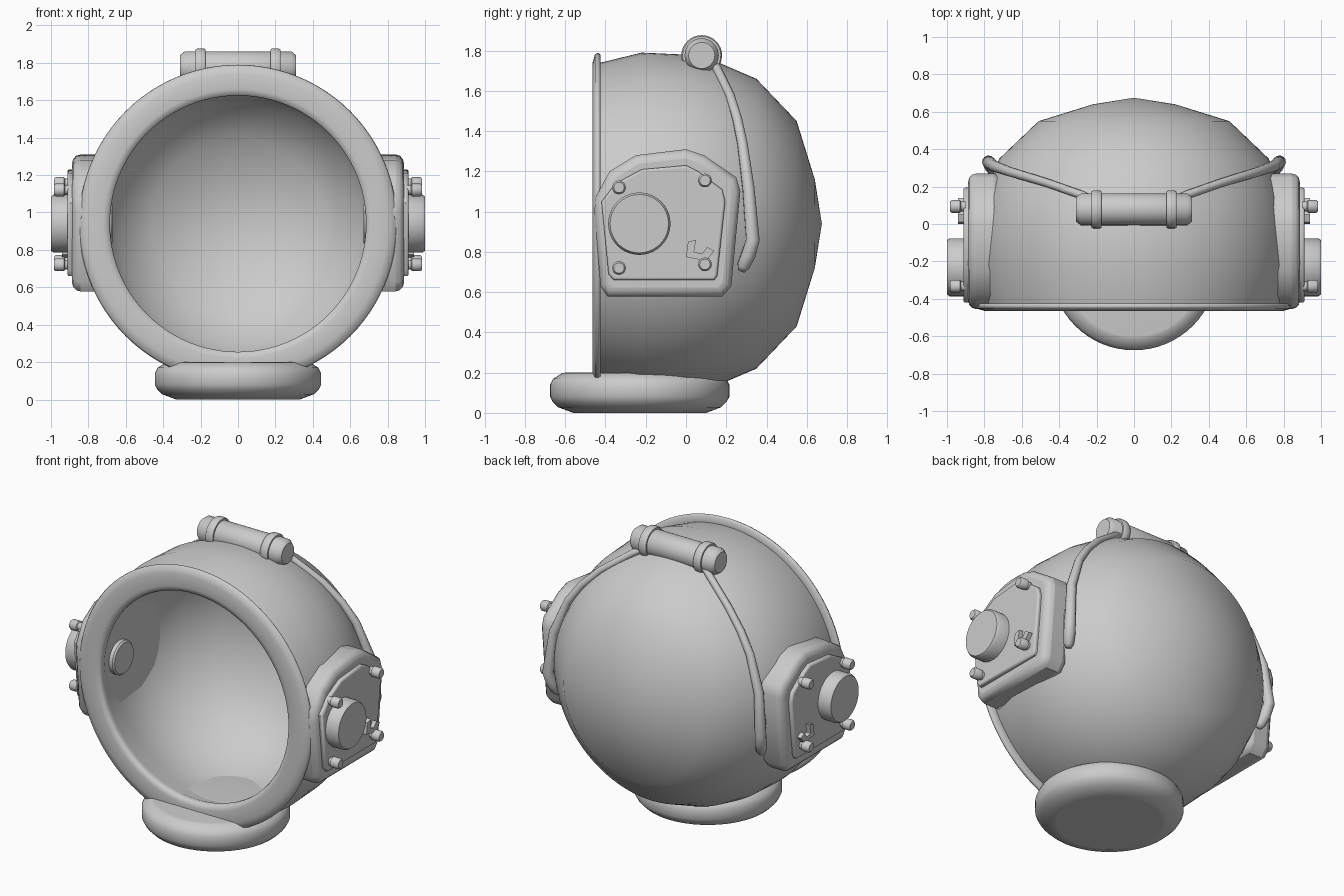
import bpy, bmesh, math
from mathutils import Matrix, Vector

if "Cube" in bpy.data.objects:
    bpy.data.objects.remove(bpy.data.objects["Cube"], do_unlink=True)

grey = bpy.data.materials.new("light_grey")
grey.use_nodes = True
COLOUR = (0.6, 0.6, 0.6, 1)
grey.diffuse_color = COLOUR
grey.node_tree.nodes["Principled BSDF"].inputs["Base Color"].default_value = COLOUR

ALONG = {
    "x": Matrix.Rotation(math.pi / 2, 4, "Y"),
    "y": Matrix.Rotation(-math.pi / 2, 4, "X"),
    "z": Matrix.Identity(4),
}


def finish(name, bm, mirror=False, bevel=0, angle=40):
    """Turn a bmesh into a smooth-by-angle object, optionally bevelled and mirrored."""
    bmesh.ops.remove_doubles(bm, verts=bm.verts, dist=1e-5)
    bmesh.ops.recalc_face_normals(bm, faces=bm.faces)
    mesh = bpy.data.meshes.new(name)
    bm.to_mesh(mesh)
    bm.free()
    mesh.materials.append(grey)
    ob = bpy.data.objects.new(name, mesh)
    bpy.context.collection.objects.link(ob)
    if bevel:
        mod = ob.modifiers.new("Bevel", "BEVEL")
        mod.width, mod.segments = bevel, 3
        mod.limit_method, mod.angle_limit = "ANGLE", math.radians(60)
    if mirror:
        ob.modifiers.new("Mirror", "MIRROR")
    bpy.ops.object.select_all(action="DESELECT")
    bpy.context.view_layer.objects.active = ob
    ob.select_set(True)
    bpy.ops.object.shade_smooth_by_angle(angle=math.radians(angle))
    return ob


def add_lathe(bm, profile, axis, centre, sides):
    """Revolve (radius, height) points around an axis through centre."""
    place = Matrix.Translation(centre) @ ALONG[axis]
    rings = []
    for r, h in profile:
        turns = [2 * math.pi * i / sides for i in range(sides)]
        if r == 0:
            rings.append([bm.verts.new(place @ Vector((0, 0, h)))] * sides)
        else:
            rings.append([bm.verts.new(place @ Vector((r * math.cos(t), r * math.sin(t), h)))
                          for t in turns])
    for a, b in zip(rings, rings[1:]):
        for i in range(sides):
            j = (i + 1) % sides
            corners = list(dict.fromkeys((a[i], a[j], b[j], b[i])))
            bm.faces.new(corners)


def lathe(name, profile, axis, centre, sides=64, **kw):
    bm = bmesh.new()
    add_lathe(bm, profile, axis, centre, sides)
    return finish(name, bm, **kw)


def side_prism(name, outline, x0, x1, bevel):
    """Extrude a (y, z) outline sideways and mirror it to the other side."""
    bm = bmesh.new()
    face = bm.faces.new([bm.verts.new((x0, y, z)) for y, z in outline])
    new = bmesh.ops.extrude_face_region(bm, geom=[face], use_keep_orig=True)["geom"]
    bmesh.ops.translate(bm, vec=(x1 - x0, 0, 0),
                        verts=[v for v in new if isinstance(v, bmesh.types.BMVert)])
    return finish(name, bm, mirror=True, bevel=bevel)


# Domed shell: outer skin, rolled front rim, then a thicker-walled inner skin
outer = [(0, .675), (.22, .64), (.51, .55), (.72, .35), (.81, .14), (.84, 0), (.85, -.22), (.80, -.425)]
rim = [(.84, -.425), (.85, -.437), (.842, -.452), (.80, -.464), (.72, -.464), (.69, -.458),
       (.685, -.445), (.685, -.42)]
inner = [(r * .905, h * .91 if h > 0 else h) for r, h in reversed(outer[:-1])]
lathe("helmet_shell", outer + rim + inner, "y", (0, 0, .94), sides=96, angle=75)

# Neck ring
neck = [(0, 0), (.32, 0), (.33, 0), (.405, .028), (.432, .055), (.445, .08), (.445, .14),
        (.43, .17), (.385, .198), (.37, .2), (0, .2)]
lathe("neck_ring", neck, "z", (0, -.23, 0))

# Top bar with two clamps
bar = [(0, -.31), (.065, -.31), (.085, -.285), (.085, .285), (.065, .31), (0, .31)]
lathe("top_bar", bar, "x", (0, .078, 1.776), sides=32)
clamp = [(.08, -.027), (.095, -.027), (.101, -.018), (.101, .018), (.095, .027), (.08, .027)]
lathe("bar_clamps", clamp, "x", (.2, .078, 1.776), sides=32, mirror=True)

# Side panels: housing and raised cover plate
housing = [(-.45, 1.07), (-.38, 1.2), (-.25, 1.28), (0, 1.31), (.09, 1.28), (.25, 1.17),
           (.27, 1.1), (.225, .63), (.18, .578), (-.39, .578), (-.425, .63), (-.455, 1.0)]
side_prism("side_housings", housing, .705, .887, .045)
plate = [(-.42, 1.05), (-.35, 1.14), (-.22, 1.21), (0, 1.23), (.06, 1.2), (.18, 1.11),
         (.195, 1.05), (.155, .68), (.14, .66), (-.36, .66), (-.385, .69)]
side_prism("side_cover_plates", plate, .87, .912, .012)

# Ear disc outside, smaller disc inside
disc = [(0, .88), (.155, .88), (.155, .985), (.145, 1), (0, 1)]
lathe("ear_discs", disc, "x", (0, -.232, .94), sides=40, mirror=True)
pad = [(0, .71), (.11, .71), (.11, .68), (.1, .67), (0, .67)]
lathe("inner_ear_pads", pad, "x", (0, -.232, .94), sides=32, mirror=True)

# Cover bolts
bolt = [(0, .9), (.026, .9), (.026, .925), (.034, .93), (.034, .975), (.026, .985), (0, .985)]
bolts = bmesh.new()
for y, z in ((-.333, 1.12), (.094, 1.155), (-.333, .72), (.094, .738)):
    add_lathe(bolts, bolt, "x", (0, y, z), 20)
finish("cover_bolts", bolts, mirror=True)

# Small hooked latch on each cover
latch = [(.01, .85), (.05, .86), (.04, .80), (.08, .79), (.105, .825), (.14, .805),
         (.1, .755), (0, .775)]
side_prism("cover_latches", latch, .9, .94, 0)

# Cables running from the bar down to the panels
path = [(.2, .12, 1.755, .6), (.28, .155, 1.71, .75), (.465, .22, 1.575, .75), (.58, .255, 1.46, .8),
        (.665, .28, 1.34, .85), (.75, .31, 1.12, 1), (.778, .332, .86, 1.15),
        (.765, .31, .785, 1.2), (.75, .285, .73, 1.05), (.745, .275, .705, .6)]
curve = bpy.data.curves.new("cable_path", "CURVE")
curve.dimensions = "3D"
curve.bevel_depth, curve.bevel_resolution = .03, 4
curve.use_fill_caps = True
spline = curve.splines.new("POLY")
spline.points.add(len(path) - 1)
for point, (x, y, z, size) in zip(spline.points, path):
    point.co, point.radius = (x, y, z, 1), size
helper = bpy.data.objects.new("cable_path", curve)
bpy.context.collection.objects.link(helper)
cable = bmesh.new()
cable.from_mesh(helper.to_mesh())
helper.to_mesh_clear()
bpy.data.objects.remove(helper, do_unlink=True)
finish("side_cables", cable, mirror=True, angle=70)
